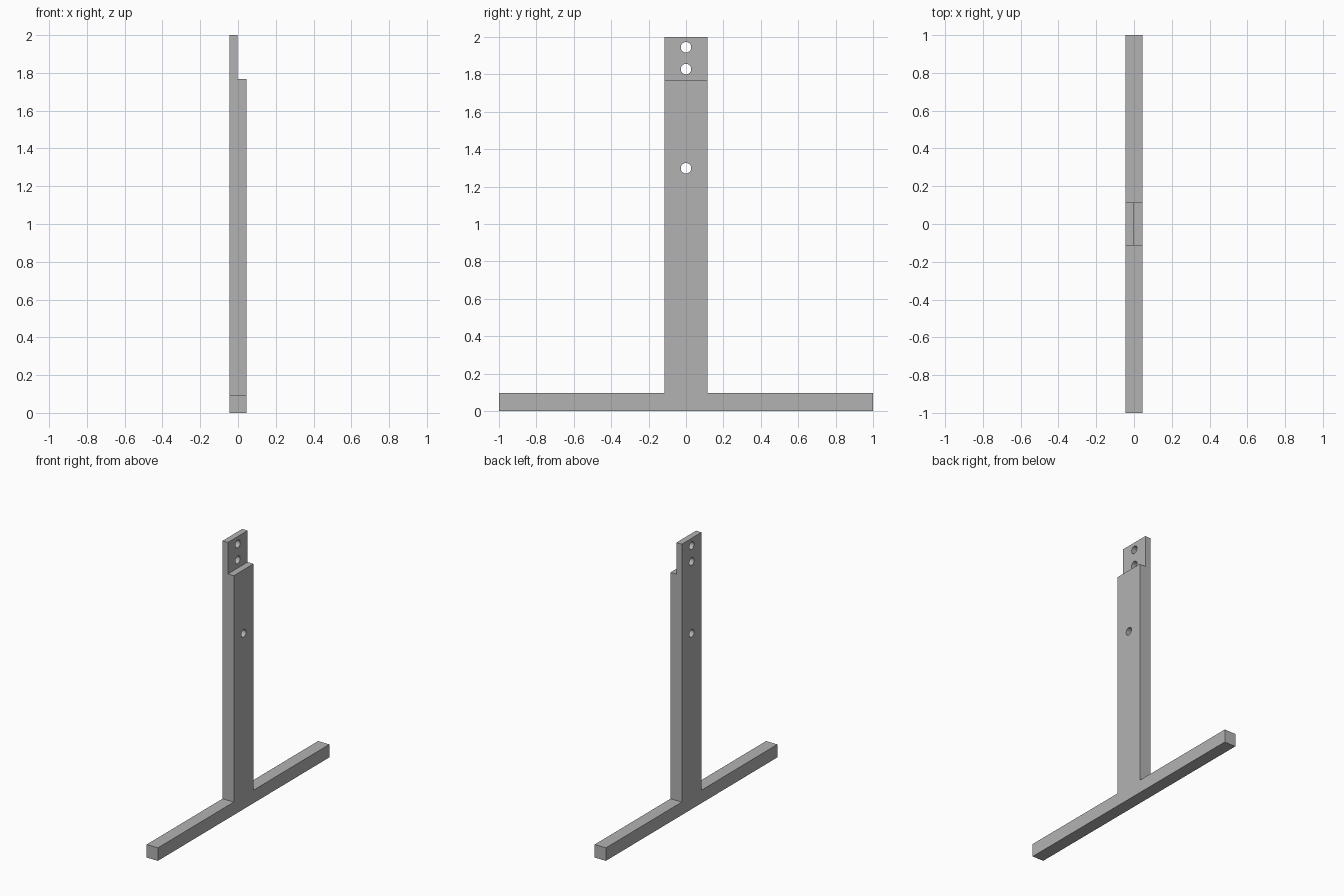
import bpy
import bmesh
from mathutils import Matrix

HALF_T = 0.046      # half thickness of the timber
POST_W = 0.115      # half width of the post
FOOT_H = 0.096      # height of the foot
SHOULDER = 1.767    # where the lap joint starts
TOP = 2.0

cube = bpy.data.objects.get("Cube")
if cube:
    bpy.data.objects.remove(cube, do_unlink=True)

grey = bpy.data.materials.new("plain_grey")
grey.use_nodes = True
colour = (0.45, 0.45, 0.45, 1)
grey.diffuse_color = colour
grey.node_tree.nodes["Principled BSDF"].inputs["Base Color"].default_value = colour


def make_object(name, bm):
    bmesh.ops.recalc_face_normals(bm, faces=bm.faces)
    mesh = bpy.data.meshes.new(name)
    bm.to_mesh(mesh)
    bm.free()
    mesh.materials.append(grey)
    obj = bpy.data.objects.new(name, mesh)
    bpy.context.collection.objects.link(obj)
    return obj


def cut(target, cutter):
    mod = target.modifiers.new(cutter.name, 'BOOLEAN')
    mod.operation = 'DIFFERENCE'
    mod.solver = 'EXACT'
    mod.object = cutter
    cutter.hide_render = True
    cutter.hide_viewport = True
    cutter.display_type = 'WIRE'


# Upright and foot: one T-shaped profile extruded through its thickness
half = [(1, 0), (1, FOOT_H), (POST_W, FOOT_H), (POST_W, TOP)]
outline = half + [(-y, z) for y, z in reversed(half)]
bm = bmesh.new()
face = bm.faces.new([bm.verts.new((-HALF_T, y, z)) for y, z in outline])
ext = bmesh.ops.extrude_face_region(bm, geom=[face])
verts = [v for v in ext["geom"] if isinstance(v, bmesh.types.BMVert)]
bmesh.ops.translate(bm, verts=verts, vec=(2 * HALF_T, 0, 0))
stand = make_object("upright_with_foot", bm)

# Lap joint: the left half of the thickness is removed at the top
bm = bmesh.new()
bmesh.ops.create_cube(bm, size=1, matrix=Matrix.Translation((0.1, 0, SHOULDER + 0.25))
                      @ Matrix.Diagonal((0.204, 0.5, 0.5, 1)))
cut(stand, make_object("lap_cutter", bm))

# Bolt holes through the thickness
for i, z in enumerate((1.298, 1.828, 1.945)):
    bm = bmesh.new()
    bmesh.ops.create_cone(bm, cap_ends=True, segments=32, radius1=0.028, radius2=0.028,
                          depth=0.4, matrix=Matrix.Translation((0, 0, z))
                          @ Matrix.Rotation(1.5707963, 4, 'Y'))
    for f in bm.faces:
        f.smooth = len(f.verts) == 4
    cut(stand, make_object(f"hole_cutter_{i + 1}", bm))

# Apply the cuts, drop the cutters, and keep the hard edges crisp
bpy.context.view_layer.update()
deps = bpy.context.evaluated_depsgraph_get()
result = bpy.data.meshes.new_from_object(stand.evaluated_get(deps))
stand.modifiers.clear()
stand.data = result
for obj in [o for o in bpy.data.objects if "_cutter" in o.name]:
    bpy.data.objects.remove(obj, do_unlink=True)
bpy.ops.object.select_all(action='DESELECT')
stand.select_set(True)
bpy.context.view_layer.objects.active = stand
bpy.ops.object.shade_smooth_by_angle()
